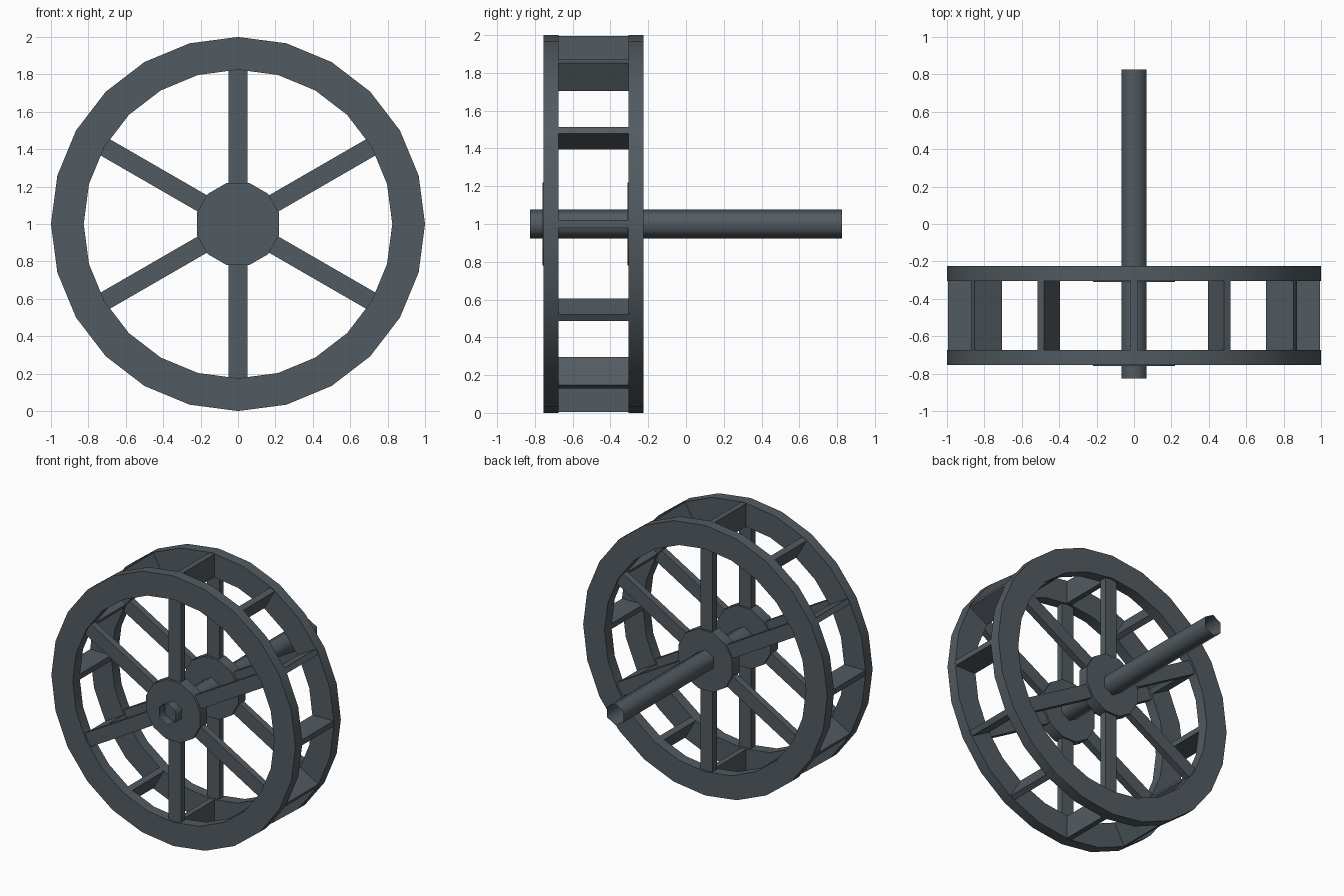
import bpy, bmesh, math
from mathutils import Matrix

cube = bpy.data.objects.get("Cube")
if cube:
    bpy.data.objects.remove(cube, do_unlink=True)

mat = bpy.data.materials.new("slate grey")
mat.use_nodes = True
colour = (0.085, 0.105, 0.12, 1)
mat.diffuse_color = colour
mat.node_tree.nodes["Principled BSDF"].inputs["Base Color"].default_value = colour

CENTRE_Z = 1.0
RIM_OUT, RIM_IN = 1.0, 0.825
RIM_DEPTH = 0.08
RIMS = {"front": -0.715, "back": -0.265}


def finish(name, bm, smooth_angle=None):
    bmesh.ops.recalc_face_normals(bm, faces=bm.faces)
    mesh = bpy.data.meshes.new(name)
    bm.to_mesh(mesh)
    bm.free()
    mesh.materials.append(mat)
    obj = bpy.data.objects.new(name, mesh)
    obj.location.z = CENTRE_Z
    bpy.context.collection.objects.link(obj)
    if smooth_angle:
        bpy.ops.object.select_all(action="DESELECT")
        obj.select_set(True)
        bpy.context.view_layer.objects.active = obj
        bpy.ops.object.shade_smooth_by_angle(angle=math.radians(smooth_angle))
    return obj


def loop(bm, radius, y, sides, phase=0.0):
    """Ring of vertices around the wheel axis."""
    angles = [phase + math.tau * i / sides for i in range(sides)]
    return [bm.verts.new((radius * math.cos(a), y, radius * math.sin(a))) for a in angles]


def bridge(bm, a, b):
    for i in range(len(a)):
        j = (i + 1) % len(a)
        bm.faces.new((a[i], a[j], b[j], b[i]))


def rim(name, y):
    bm = bmesh.new()
    h = RIM_DEPTH / 2
    section = [(RIM_OUT, y - h), (RIM_OUT, y + h), (RIM_IN, y + h), (RIM_IN, y - h)]
    loops = [loop(bm, r, yy, 24) for r, yy in section]
    for i in range(4):
        bridge(bm, loops[i], loops[(i + 1) % 4])
    finish(name, bm, 30)


def tube(name, radius, y0, y1, sides, phase, capped, smooth_angle):
    bm = bmesh.new()
    a, b = loop(bm, radius, y0, sides, phase), loop(bm, radius, y1, sides, phase)
    bridge(bm, a, b)
    if capped:
        bm.faces.new(a)
        bm.faces.new(b)
    finish(name, bm, smooth_angle)


def radial_bars(name, count, phase, r0, r1, width, y, depth):
    """Boxes pointing outward from the axis, evenly spaced."""
    bm = bmesh.new()
    for i in range(count):
        turn = Matrix.Rotation(phase + math.tau * i / count, 4, "Y")
        place = Matrix.Translation(((r0 + r1) / 2, y, 0))
        size = Matrix.Diagonal((r1 - r0, depth, width, 1))
        bmesh.ops.create_cube(bm, size=1, matrix=turn @ place @ size)
    finish(name, bm)


# Two wheels, each with a rim, a hub and six spokes
for side, y in RIMS.items():
    rim(side + "_rim", y)
    tube(side + "_hub", 0.228, y - 0.044, y + 0.039, 12, math.radians(15), True, 40)
    radial_bars(side + "_spokes", 6, math.radians(30), 0.15, 0.84, 0.1, y, 0.05)

# Paddles joining the two rims
gap = RIMS["back"] - RIMS["front"]
radial_bars("paddles", 12, 0, RIM_IN, 0.995, 0.04, sum(RIMS.values()) / 2, gap - RIM_DEPTH + 0.02)

# Open six-sided axle
tube("axle", 0.078, -0.825, 0.825, 6, math.radians(30), False, 70)
